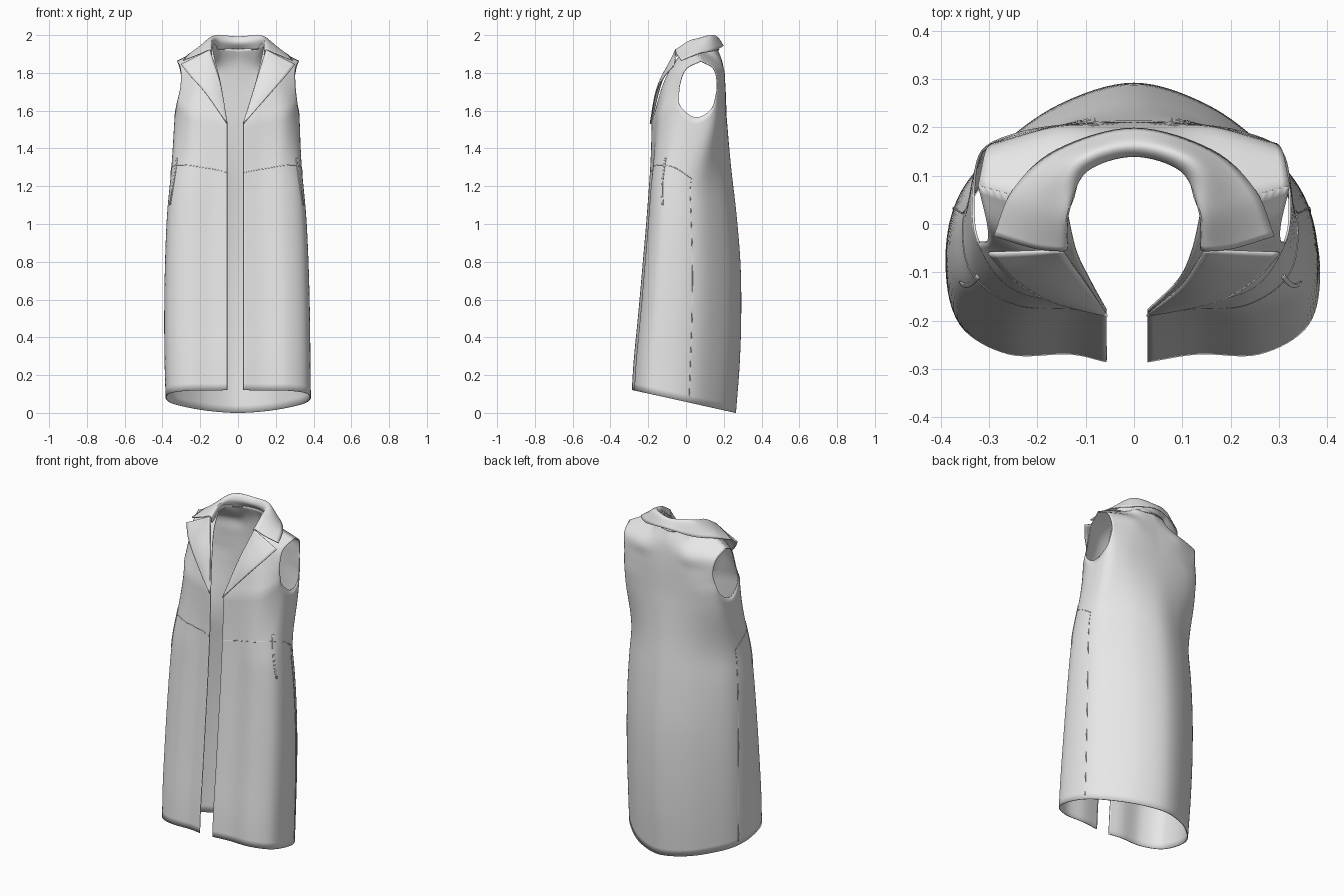
import bpy, bmesh, math
from mathutils import Vector

if "Cube" in bpy.data.objects:
    bpy.data.objects.remove(bpy.data.objects["Cube"])

cloth = bpy.data.materials.new("light grey cloth")
cloth.use_nodes = True
cloth.diffuse_color = (0.8, 0.8, 0.8, 1)
cloth.node_tree.nodes["Principled BSDF"].inputs["Base Color"].default_value = (0.8, 0.8, 0.8, 1)


def spline(pts, t):
    """Catmull-Rom through evenly spaced numbers or vectors, t in 0..1."""
    n = len(pts) - 1
    t = min(max(t, 0), 1) * n
    i = min(int(t), n - 1)
    f = t - i
    b, c = pts[i], pts[i + 1]
    a = pts[i - 1] if i else b * 2 - c
    d = pts[i + 2] if i + 2 <= n else c * 2 - b
    return b + (c - a) * (f / 2) + (a * 2 - b * 5 + c * 4 - d) * (f * f / 2) \
        + ((b - c) * 3 + d - a) * (f ** 3 / 2)


def V(*p):
    return Vector(p)


def add_grid(bm, func, nu, nv):
    rows = [[bm.verts.new(func(u / nu, v / nv)) for u in range(nu + 1)] for v in range(nv + 1)]
    for r, q in zip(rows, rows[1:]):
        for i in range(nu):
            bm.faces.new((r[i], r[i + 1], q[i + 1], q[i]))


def finish(bm, name, thickness):
    bmesh.ops.remove_doubles(bm, verts=bm.verts, dist=0.0008)
    bmesh.ops.recalc_face_normals(bm, faces=bm.faces)
    mesh = bpy.data.meshes.new(name)
    bm.to_mesh(mesh)
    bm.free()
    mesh.materials.append(cloth)
    ob = bpy.data.objects.new(name, mesh)
    bpy.context.collection.objects.link(ob)
    mod = ob.modifiers.new("thickness", "SOLIDIFY")
    mod.thickness, mod.offset = thickness, 0
    bpy.ops.object.select_all(action="DESELECT")
    ob.select_set(True)
    bpy.context.view_layer.objects.active = ob
    bpy.ops.object.shade_smooth_by_angle(angle=math.radians(50))


# Body measurements at even heights, hem to armpit (the drape differs per side)
ARMPIT = 1.575
HALF = {1: [.384, .381, .378, .371, .358, .334, .322],
        -1: [.378, .386, .388, .384, .373, .349, .332]}
FRONT = [-.285, -.27, -.245, -.222, -.2, -.183, -.178]
BACK = [.262, .282, .29, .286, .265, .235, .212]
# Half cross-sections from front opening past centre back: width and depth fractions
LOW_W = [0, .35, .68, .94, 1, .93, .72, .4, 0, -.4]
LOW_D = [-.01, .02, .02, .13, .34, .56, .745, .915, 1, .915]
TOP_W = [0, .35, .76, .97, 1, .95, .72, .4, 0, -.4]
TOP_D = [0, .035, .12, .36, .62, .84, .94, .985, 1, .985]
RIM = [1.54, 1.56, 1.59, 1.64, 1.64, 1.64, 1.62, 1.6, 1.6]
EDGE = {1: .028, -1: .057}


def body_point(side, s, z, grow=1.0):
    half, yf, yb = (spline(m, z / ARMPIT) for m in (HALF[side], FRONT, BACK))
    k = min(max((z - 1.15) / .5, 0), 1)
    k = k * k * (3 - 2 * k)
    w = [a + (b - a) * k for a, b in zip(LOW_W, TOP_W)]
    d = [a + (b - a) * k for a, b in zip(LOW_D, TOP_D)]
    w[0] = EDGE[side] / half
    s *= 8 / 9
    return V(side * half * spline(w, s) * grow, (yf + (yb - yf) * spline(d, s)) * grow, z)


def rim_height(s):
    """Top of the skirt, scooped under the arm."""
    arm = min(max(s * 4 - 1.5, 0), 1)
    return spline(RIM, s) - .075 * max(math.sin(math.pi * arm), 0) ** .7


def flip(p, side):
    return V(p.x * side, p.y, p.z)


TIP, NECK = V(.322, .08, 1.862), V(.14, .03, 1.955)
SHOULDER_TO_NAPE = [TIP, (TIP + NECK) / 2, NECK, V(.1, .13, 1.935), V(0, .165, 1.925)]

# Coat shell: wraparound skirt, two front yokes and the back yoke
bm = bmesh.new()
for side in (1, -1):
    def skirt(u, v):
        hem = .12 * (1 - spline(LOW_D, u * 8 / 9))
        return body_point(side, u, hem + (rim_height(u) - hem) * v)

    def front_yoke(u, v):
        puff = V(0, -.032 * math.sin(math.pi * u), 0)
        low = V(.09, -.118, 1.74).lerp(V(.303, -.034, 1.73), u) + puff
        high = V(.12, -.055, 1.86).lerp(V(.303, .0, 1.82), u) + puff * .6
        s = u * 3 / 8
        base = flip(body_point(side, s, rim_height(s)), side)
        return flip(spline([base, low, high, NECK.lerp(TIP, u)], v), side)

    def back_yoke(u, v):
        puff = V(0, .015 * math.sin(math.pi * u), 0)
        low = V(.295, .165, 1.73).lerp(V(0, .205, 1.74), u) + puff
        high = V(.308, .147, 1.82).lerp(V(0, .192, 1.85), u) + puff
        s = (5 + 3 * u) / 8
        base = flip(body_point(side, s, rim_height(s)), side)
        return flip(spline([base, low, high, spline(SHOULDER_TO_NAPE, u)], v), side)

    add_grid(bm, skirt, 64, 40)
    add_grid(bm, front_yoke, 24, 16)
    add_grid(bm, back_yoke, 24, 16)
finish(bm, "coat_shell", .005)

# Turned-down collar: stand, roll, fall and outer edge, centre back to front end
COLLAR = [
    [V(0, .175, 1.92), V(.1, .13, 1.925), V(.14, .04, 1.93), V(.14, -.05, 1.885)],
    [V(0, .142, 1.96), V(.1, .11, 1.972), V(.138, .03, 1.972), V(.148, -.055, 1.922)],
    [V(0, .163, 1.99), V(.12, .13, 1.996), V(.18, .04, 1.955), V(.205, -.05, 1.9)],
    [V(0, .197, 1.943), V(.16, .152, 1.918), V(.25, .07, 1.903), V(.29, -.025, 1.866)],
]
CURVES = [[flip(p, -1) for p in reversed(c[1:])] + c for c in COLLAR]
bm = bmesh.new()
add_grid(bm, lambda u, v: spline([spline(c, u) for c in CURVES], v), 48, 15)
finish(bm, "collar", .006)

for side, label in ((1, "left"), (-1, "right")):
    # Folded lapel
    inner = [V(EDGE[side], -.186, 1.53), V(.092, -.133, 1.74), V(.13, -.08, 1.865), V(.148, -.055, 1.922)]
    outer = [V(EDGE[side], -.19, 1.53), V(.17, -.16, 1.69), V(.25, -.115, 1.78), V(.302, -.06, 1.845)]

    def lapel(u, v):
        p = spline(inner, v).lerp(spline(outer, v), u)
        p.y -= .008 * math.sin(math.pi * u) * math.sin(math.pi * v)
        return flip(p, side)

    bm = bmesh.new()
    add_grid(bm, lapel, 10, 20)
    finish(bm, label + "_lapel", .006)

    # Slanted pocket welt
    bm = bmesh.new()
    add_grid(bm, lambda u, v: body_point(side, (3.14 - .35 * v + .1 * u) / 8, 1.1 + .25 * v, 1.01), 4, 10)
    finish(bm, label + "_pocket_welt", .004)

    # Waist seam and side seam
    waist = [1.27, 1.29, 1.31, 1.3, 1.24]
    bm = bmesh.new()
    add_grid(bm, lambda u, v: body_point(side, u * 4.6 / 8, spline(waist, u) + .004 * v, 1.01), 40, 1)
    add_grid(bm, lambda u, v: body_point(side, (4.6 + .3 * v + .025 * u) / 8, 1.24 - 1.16 * v, 1.01), 1, 40)
    finish(bm, label + "_seams", .002)
